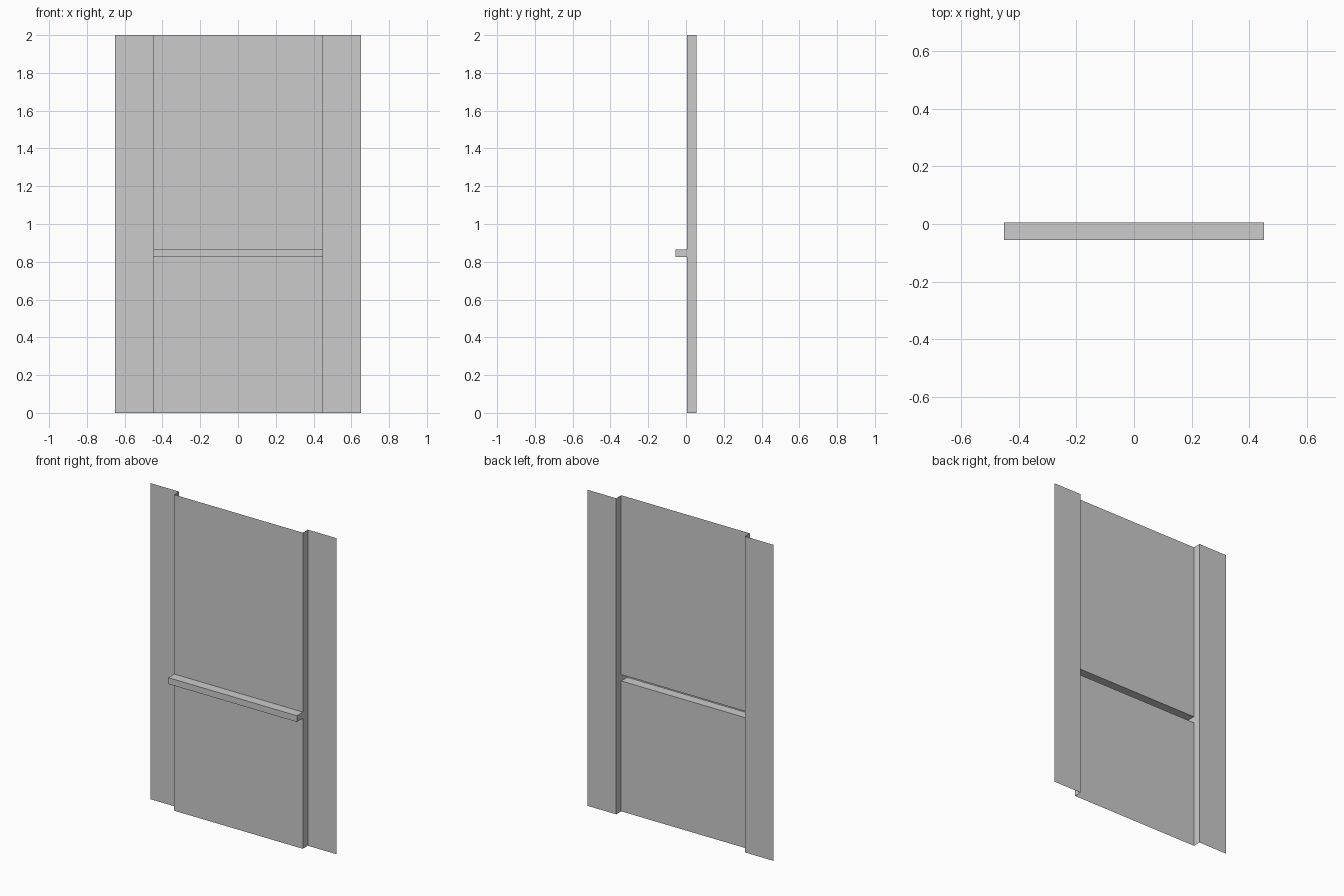
import bpy
import bmesh
from mathutils import Vector

if "Cube" in bpy.data.objects:
    bpy.data.objects.remove(bpy.data.objects["Cube"])

HALF_W, OUTER = 0.45, 0.65        # panel half width, outer edge of flanges
FRONT, BACK, NOSE = 0.005, 0.055, -0.055
LOW, HIGH, TOP = 0.825, 0.865, 2.0


def add_sheet(bm, path, sweep):
    """Sweep an open path into a row of flat faces."""
    rows = [[bm.verts.new(Vector(p) + off) for p in path]
            for off in (Vector(), Vector(sweep))]
    a, b = rows
    for i in range(len(path) - 1):
        bm.faces.new((a[i], a[i + 1], b[i + 1], b[i]))


def finish(bm, name):
    bmesh.ops.remove_doubles(bm, verts=bm.verts, dist=1e-5)
    mesh = bpy.data.meshes.new(name)
    bm.to_mesh(mesh)
    bm.free()
    bpy.context.collection.objects.link(bpy.data.objects.new(name, mesh))


# Front panel, folded forward into a hollow rail that is open at the back
bm = bmesh.new()
profile = [(FRONT, TOP), (FRONT, HIGH), (NOSE, HIGH),
           (NOSE, LOW), (FRONT, LOW), (FRONT, 0)]
add_sheet(bm, [(-HALF_W, y, z) for y, z in profile], (2 * HALF_W, 0, 0))
# Rail end caps
for x, ys in ((HALF_W, (NOSE, FRONT)), (-HALF_W, (FRONT, NOSE))):
    add_sheet(bm, [(x, y, LOW) for y in ys], (0, 0, HIGH - LOW))
finish(bm, "front_panel_with_rail")

# Side returns and flanges, mirrored left and right
for side, label in ((1, "right"), (-1, "left")):
    path = [(side * HALF_W, FRONT, 0), (side * HALF_W, BACK, 0),
            (side * OUTER, BACK, 0)]
    bm = bmesh.new()
    add_sheet(bm, path[::side], (0, 0, TOP))
    finish(bm, label + "_flange")
